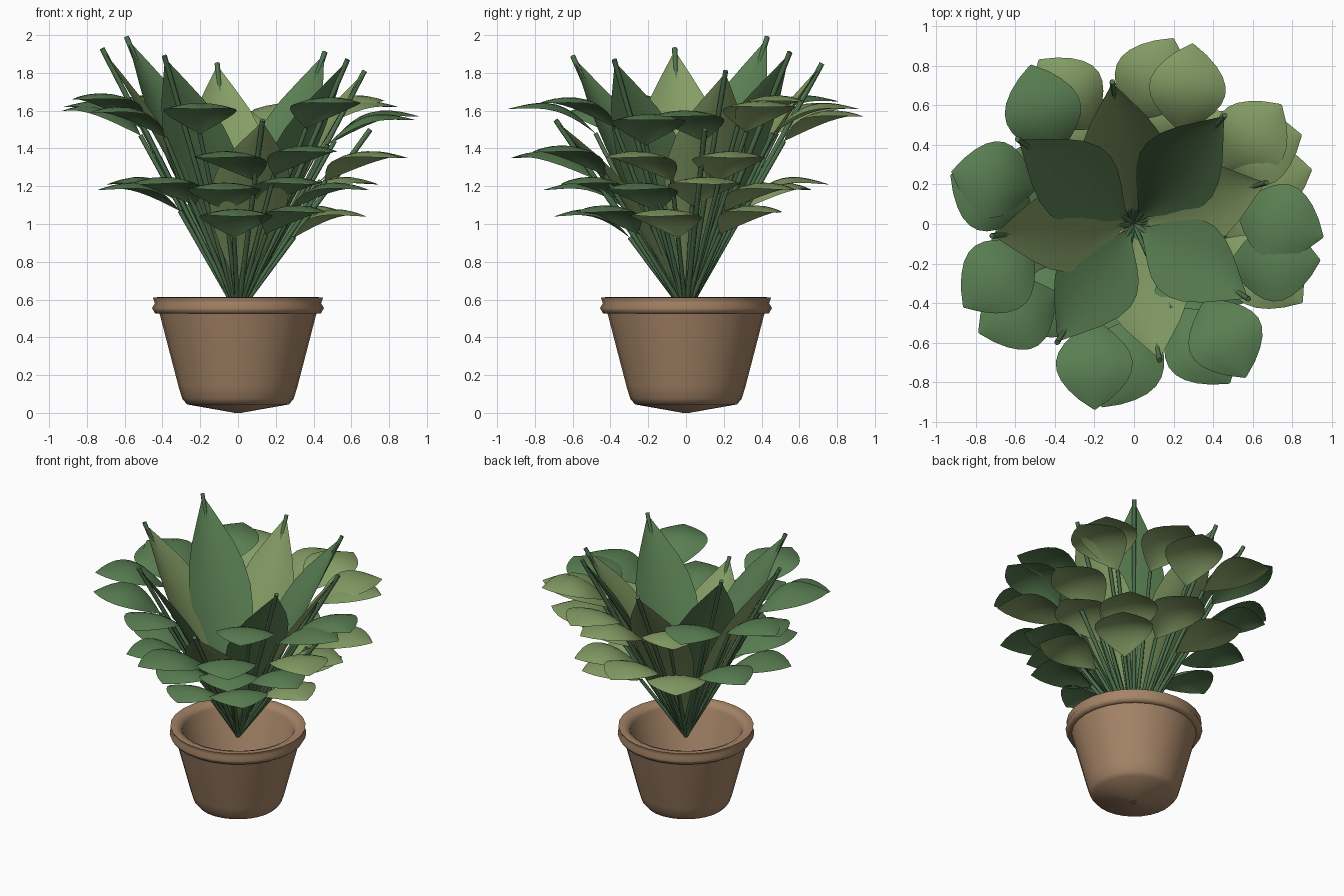
import bpy, math
from mathutils import Vector

cube = bpy.data.objects.get("Cube")
if cube:
    bpy.data.objects.remove(cube, do_unlink=True)


def material(name, colour):
    mat = bpy.data.materials.new(name)
    mat.use_nodes = True
    mat.diffuse_color = (*colour, 1)
    mat.node_tree.nodes["Principled BSDF"].inputs["Base Color"].default_value = (*colour, 1)
    return mat


GREEN = material("leaf green", (0.1, 0.21, 0.085))
OLIVE = material("leaf olive", (0.23, 0.335, 0.13))
STEM = material("stem green", (0.075, 0.165, 0.075))
CLAY = material("clay brown", (0.375, 0.23, 0.135))

ROOT = Vector((0, 0, 0.53))   # where all the stems meet
UP = Vector((0, 0, 1))


def build(name, verts, faces, mat, angle):
    mesh = bpy.data.meshes.new(name)
    mesh.from_pydata(verts, [], faces)
    mesh.materials.append(mat)
    obj = bpy.data.objects.new(name, mesh)
    bpy.context.collection.objects.link(obj)
    bpy.ops.object.select_all(action="DESELECT")
    obj.select_set(True)
    bpy.context.view_layer.objects.active = obj
    bpy.ops.object.shade_smooth_by_angle(angle=math.radians(angle))
    return obj


def grid_faces(rows, cols, wrap=False):
    faces = []
    for r in range(rows - 1):
        for c in range(cols if wrap else cols - 1):
            d = (c + 1) % cols
            faces.append((r * cols + c, r * cols + d, (r + 1) * cols + d, (r + 1) * cols + c))
    return faces


def polar(azimuth, radius, z):
    a = math.radians(azimuth)
    return Vector((radius * math.cos(a), radius * math.sin(a), z))


def stem(name, end, radius=0.014, sides=8):
    axis = (end - ROOT).normalized()
    u = axis.cross(UP).normalized()
    v = axis.cross(u)
    verts = []
    for centre in (ROOT, end):
        for i in range(sides):
            a = math.tau * i / sides
            verts.append(centre + radius * (math.cos(a) * u + math.sin(a) * v))
    faces = grid_faces(2, sides, wrap=True)
    faces.append(tuple(range(sides, 2 * sides)))
    build(name, verts, faces, STEM, 50)


def blade(name, base, tip, mat, half_width, arch, cup, peak, blunt, rows=11, cols=7):
    """Leaf surface from base to tip: arched along its length, cupped across it."""
    along = (tip - base).normalized()
    side = UP.cross(along).normalized()
    normal = along.cross(side)
    verts = []
    for r in range(rows):
        t = r / (rows - 1)
        swell = max(math.sin(math.pi * t ** peak), 0.01) ** blunt
        for c in range(cols):
            s = 1 - 2 * c / (cols - 1)
            lift = arch * math.sin(math.pi * t) + cup * swell * s * s
            verts.append(base.lerp(tip, t) + side * (s * half_width * swell) + normal * lift)
    build(name, verts, grid_faces(rows, cols), mat, 60)


# Pot: one turned profile, outside then inside
profile = [(0.016, 0), (0.27, 0.045), (0.295, 0.075), (0.315, 0.14), (0.415, 0.525),
           (0.438, 0.525), (0.455, 0.555), (0.44, 0.58), (0.45, 0.61), (0.42, 0.613),
           (0.385, 0.6), (0.37, 0.575), (0.285, 0.14), (0.25, 0.08), (0.016, 0.04)]
SIDES = 28
pot = [polar(360 * i / SIDES, r, z) for r, z in profile for i in range(SIDES)]
build("pot", pot, grid_faces(len(profile), SIDES, wrap=True), CLAY, 65)

# Tall upright leaves, each lying on the inner side of a stem, alternating in colour
tall_tips = [(-0.59, 0.43, 1.99), (-0.72, -0.06, 1.93), (-0.39, -0.6, 1.89), (0.13, -0.69, 1.55),
             (0.58, -0.38, 1.87), (0.67, 0.21, 1.81), (0.46, 0.55, 1.91), (-0.11, 0.72, 1.85)]
for i, point in enumerate(tall_tips):
    tip = Vector(point)
    stem(f"tall_stem_{i}", tip)
    blade(f"tall_leaf_{i}", ROOT.lerp(tip, 0.03), ROOT.lerp(tip, 0.99),
          OLIVE if i % 2 else GREEN, 0.215, 0.04, 0.045, 1.25, 1.1)
stem("side_stem", Vector((0.7, 0.1, 1.5)))

# Spreading leaves: azimuth of base, azimuth of tip, extra height, colour
upper = [(140, 123, 0.08, GREEN), (32, 39, 0.08, OLIVE), (62, 72, 0.04, OLIVE),
         (-46, -54, 0.07, GREEN), (-138, -145, 0.02, GREEN), (159, 164, 0.05, GREEN),
         (174, 165, 0.03, GREEN), (112, 120, 0.04, OLIVE), (92, 78, 0, OLIVE),
         (38, 28, 0.05, OLIVE), (10, -4, 0, GREEN), (-24, -11, -0.02, GREEN),
         (-113, -102, 0.04, GREEN), (-168, -154, 0.09, GREEN)]
middle = [(-79, -100, 0, GREEN), (22, 17, 0, OLIVE),
          (-9, -25, 0, OLIVE), (-66, -59, 0.03, GREEN)]
lower = [(a, a + 6, 0.03 * (a % 24 == 6), OLIVE if 0 < a < 120 else GREEN)
         for a in range(-174, 180, 36)]
lowest = [(-94, -90, 0, GREEN), (-60, -52, 0.02, GREEN),
          (-8, -14, 0, OLIVE), (38, 44, 0.02, OLIVE)]

# Tier: leaves, base radius, base height, tip radius, tip height
tiers = {"upper": (upper, 0.52, 1.44, 0.96, 1.57), "middle": (middle, 0.47, 1.23, 0.94, 1.35),
         "lower": (lower, 0.31, 1.07, 0.76, 1.18), "lowest": (lowest, 0.3, 0.93, 0.7, 1.04)}
for tier, (leaves, r_base, z_base, r_tip, z_tip) in tiers.items():
    for i, (a_base, a_tip, rise, mat) in enumerate(leaves):
        base = polar(a_base, r_base, z_base + rise)
        stem(f"{tier}_stem_{i}", base, radius=0.012)
        blade(f"{tier}_leaf_{i}", base, polar(a_tip, r_tip, z_tip + rise), mat,
              0.195, 0.09, -0.035, 1.1, 0.85)
